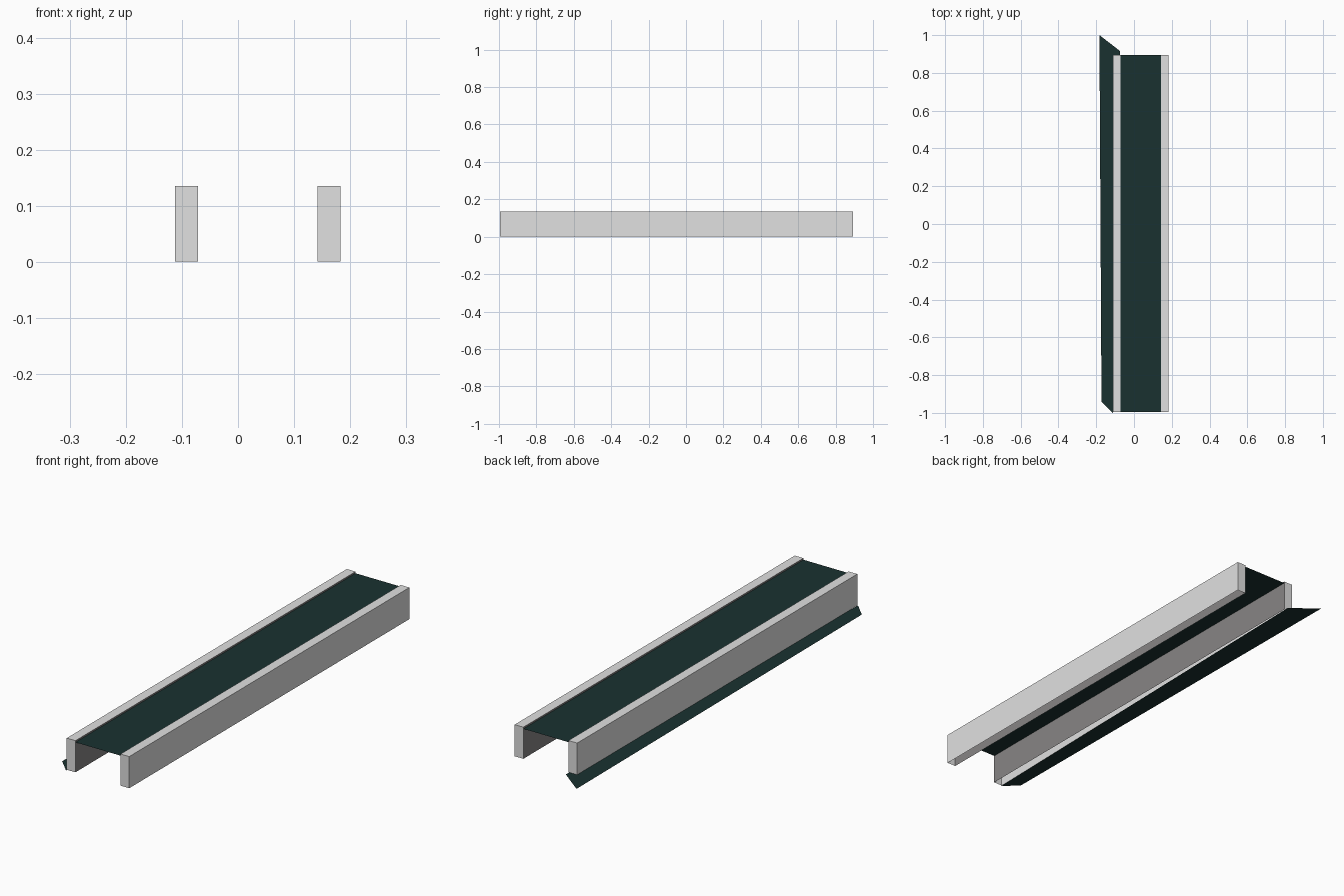
import bpy
import bmesh

if "Cube" in bpy.data.objects:
    bpy.data.objects.remove(bpy.data.objects["Cube"])


def material(name, rgb):
    m = bpy.data.materials.new(name)
    m.diffuse_color = (*rgb, 1.0)
    m.use_nodes = True
    m.node_tree.nodes["Principled BSDF"].inputs["Base Color"].default_value = m.diffuse_color
    return m


GREY = material("light grey", (0.75, 0.75, 0.75))
INNER = material("dark grey", (0.245, 0.235, 0.235))
DARK = material("dark teal", (0.010, 0.031, 0.030))

Y0, Y1 = -0.995, 0.894       # common length of rails and deck
RAIL_W, RAIL_TOP = 0.041, 0.136


def finish(name, bm, *mats):
    mesh = bpy.data.meshes.new(name)
    bm.to_mesh(mesh)
    bm.free()
    for m in mats:
        mesh.materials.append(m)
    obj = bpy.data.objects.new(name, mesh)
    bpy.context.collection.objects.link(obj)
    return obj


def rail(name, x, inner_dir):
    """Hollow box, open underneath, with a darker side facing the deck."""
    lo, hi = (x, Y0, 0.001), (x + RAIL_W, Y1, RAIL_TOP)
    bm = bmesh.new()
    bmesh.ops.create_cube(bm, size=1)
    for v in bm.verts:
        v.co = [(a + b) / 2 + c * (b - a) for a, b, c in zip(lo, hi, v.co)]
    bm.normal_update()
    bottom = [f for f in bm.faces if f.normal.z < -0.5]
    bmesh.ops.delete(bm, geom=bottom, context="FACES_ONLY")
    for f in bm.faces:
        f.material_index = int(f.normal.x * inner_dir > 0.5)
    return finish(name, bm, GREY, INNER)


def sheet(name, corners, z):
    bm = bmesh.new()
    bm.faces.new([bm.verts.new((x, y, z)) for x, y in corners])
    return finish(name, bm, DARK)


# Two side rails
rail("left_rail", -0.112, 1)
rail("right_rail", 0.142, -1)

# Flat deck between the rails, just below their tops
sheet("deck", [(-0.071, Y0), (0.142, Y0), (0.142, Y1), (-0.071, Y1)], 0.129)

# Skewed ground sheet running out from under the left rail
sheet("ground_sheet",
      [(-0.172, -0.94), (-0.112, -1.0), (-0.073, 0.915), (-0.183, 1.0)], 0.0)
